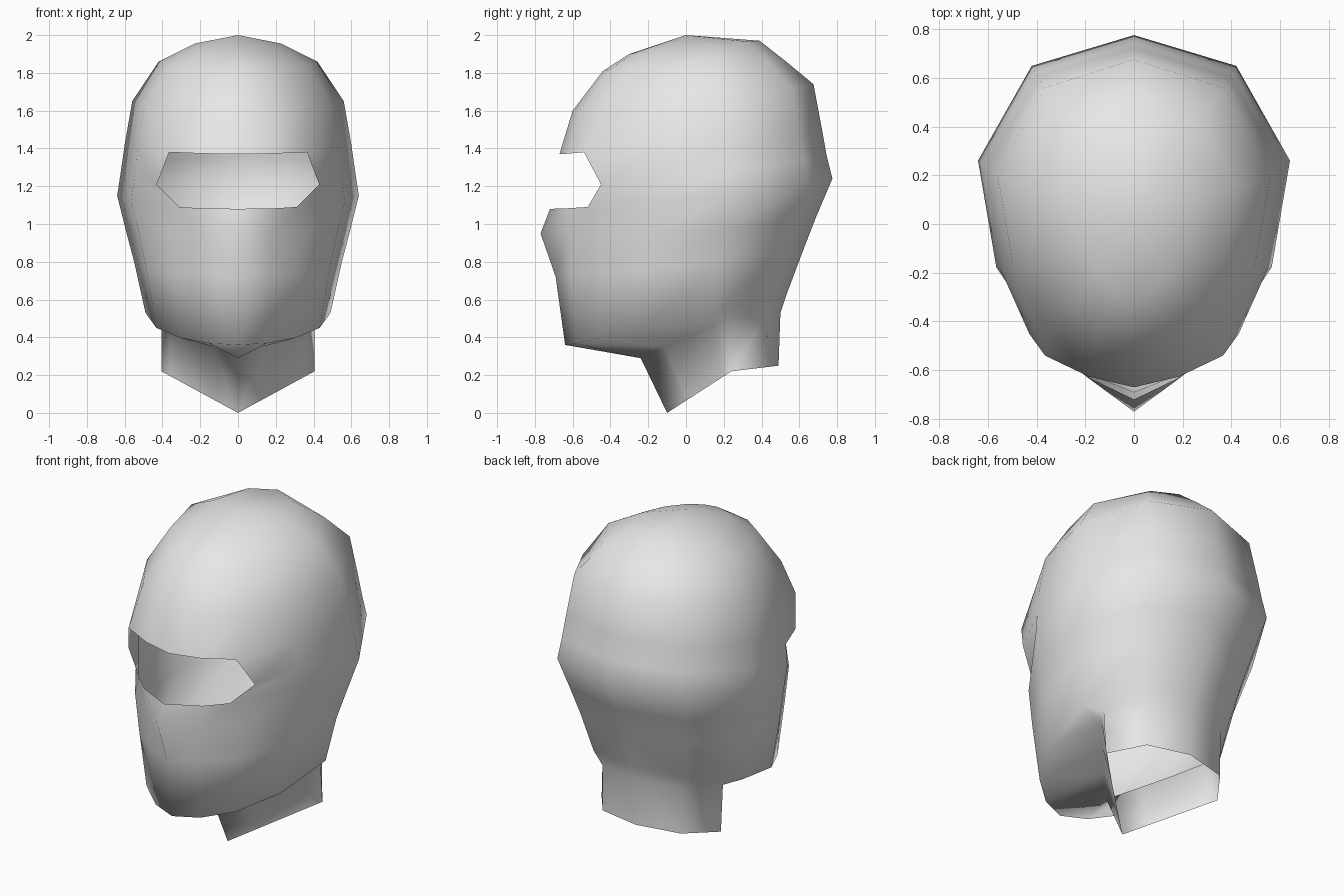
import bpy
import bmesh
import math

if "Cube" in bpy.data.objects:
    bpy.data.objects.remove(bpy.data.objects["Cube"])

# Knitted cloth colour
cloth = bpy.data.materials.new("grey_cloth")
cloth.diffuse_color = (0.8, 0.8, 0.8, 1)
cloth.use_nodes = True
cloth.node_tree.nodes["Principled BSDF"].inputs["Base Color"].default_value = cloth.diffuse_color

# Column angles around the right half, from front centre to back centre
ANGLES = [math.radians(a) for a in (0, 18, 38, 62, 90, 139, 180)]

# Rings from neck hem to crown:
# z front, z side, z back, y front, y side, y back, half width, front pointedness, y on centre line
RINGS = [
    (0.00, 0.22, 0.25, -0.10, 0.24, 0.49, 0.405, 1.0, -0.10),   # neck hem
    (0.29, 0.50, 0.53, -0.24, 0.22, 0.50, 0.405, 0.9, -0.24),   # top of neck
    (0.36, 0.53, 0.62, -0.62, 0.15, 0.53, 0.49, 0.0, -0.64),    # jaw edge
    (0.72, 0.80, 0.86, -0.65, 0.17, 0.62, 0.55, 0.0, -0.69),    # mouth
    (0.95, 0.97, 1.04, -0.66, 0.21, 0.69, 0.595, 0.0, -0.77),   # nose tip
    (1.08, 1.15, 1.24, -0.67, 0.26, 0.775, 0.64, 0.0, -0.72),   # below eyes
    (1.21, 1.28, 1.36, -0.68, 0.25, 0.745, 0.62, 0.0, -0.68),   # eye line
    (1.37, 1.42, 1.50, -0.67, 0.23, 0.72, 0.60, 0.0, -0.67),    # brow
    (1.60, 1.65, 1.74, -0.60, 0.20, 0.675, 0.56, 0.0, -0.60),   # forehead
    (1.81, 1.86, 1.86, -0.44, 0.15, 0.53, 0.42, 0.0, -0.44),    # upper head
    (1.90, 1.955, 1.97, -0.30, 0.10, 0.39, 0.23, 0.0, -0.30),   # crown
]

# Corners of the eye opening, keyed by ring (column 2)
EYE_CORNERS = {5: (0.31, -0.52, 1.09), 6: (0.43, -0.45, 1.21), 7: (0.365, -0.54, 1.38)}


def ring_point(ring, col):
    zf, zs, zb, yf, ys, yb, w, k, yc = RINGS[ring]
    if col == 2 and ring in EYE_CORNERS:
        return EYE_CORNERS[ring]
    t = ANGLES[col]
    s, c = math.sin(t), math.cos(t)
    if col == 0:
        return (0, yc, zf)
    if c > 1e-6:                                 # front quarter
        f = (1 - k) * c + k * (1 - s)
        return (w * s, ys + (yf - ys) * f, zs + (zf - zs) * f)
    return (w * s if col < len(ANGLES) - 1 else 0, ys - (yb - ys) * c, zs - (zb - zs) * c)


# Loft the right half, leaving the eye opening and neck open
bm = bmesh.new()
cols = len(ANGLES)
grid = [[bm.verts.new(ring_point(r, c)) for c in range(cols)] for r in range(len(RINGS))]
for r in range(len(RINGS) - 1):
    for c in range(cols - 1):
        if r in (5, 6) and c < 2:
            continue
        bm.faces.new((grid[r][c], grid[r][c + 1], grid[r + 1][c + 1], grid[r + 1][c]))

# Close the crown
apex = bm.verts.new((0, 0, 2.0))
for c in range(cols - 1):
    bm.faces.new((grid[-1][c], grid[-1][c + 1], apex))
bmesh.ops.delete(bm, geom=[v for v in bm.verts if not v.link_faces], context='VERTS')
for f in bm.faces:
    f.smooth = True

mesh = bpy.data.meshes.new("head_covering")
bm.to_mesh(mesh)
bm.free()
mesh.materials.append(cloth)
hood = bpy.data.objects.new("head_covering", mesh)
bpy.context.collection.objects.link(hood)

# Mirror to the left half
mirror = hood.modifiers.new("mirror", 'MIRROR')
mirror.use_axis[0] = True
mirror.merge_threshold = 0.001
